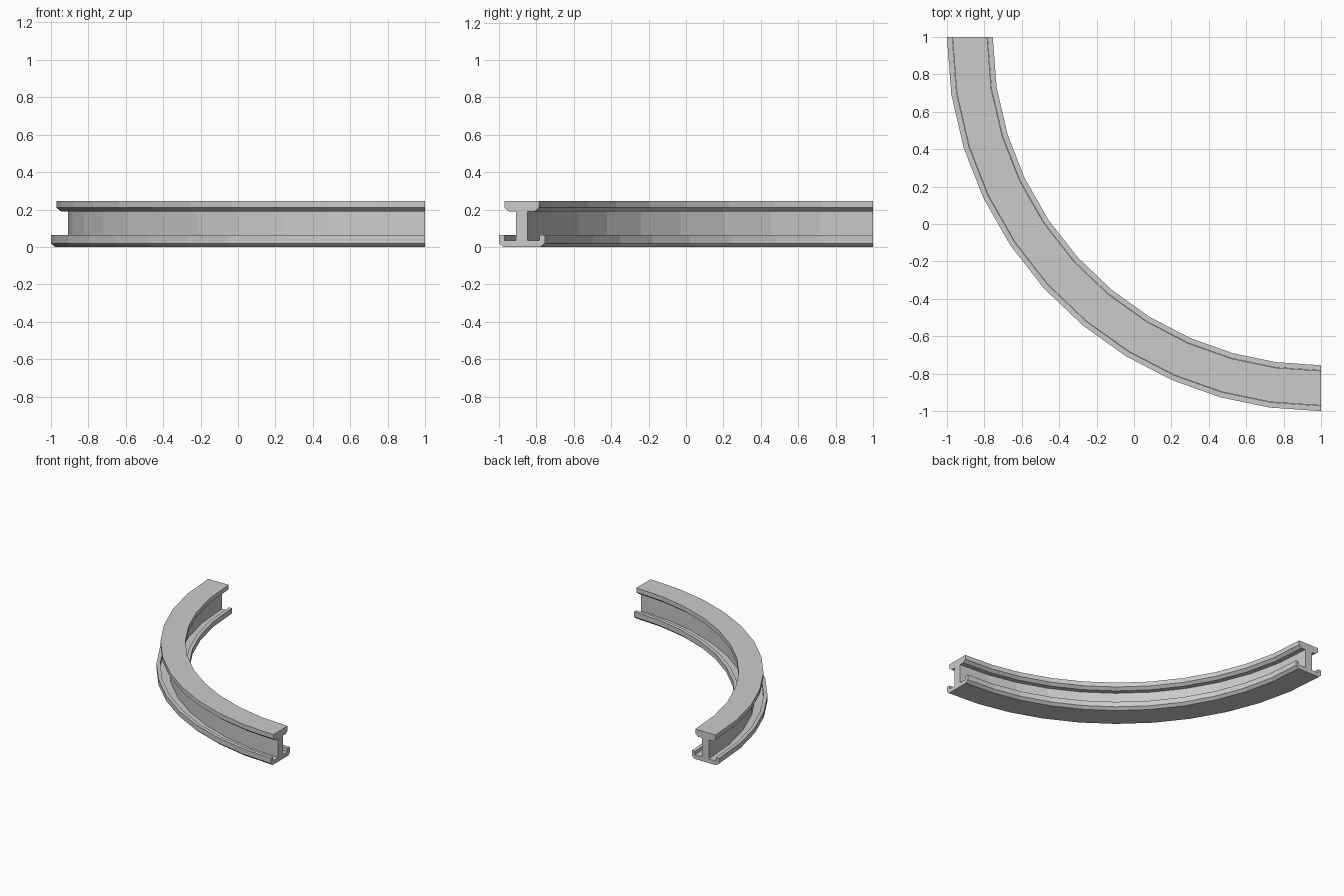
import bpy, bmesh
from math import sin, cos, radians

if "Cube" in bpy.data.objects:
    bpy.data.objects.remove(bpy.data.objects["Cube"])

# Sweep angles around the corner centre (1, 1)
ANGLES = [0, 8.9, 17.3, 25.5, 33.9, 42.2, 50.4, 58.5, 66.5, 74.4, 82.1, 90]


def sweep(name, profile):
    """Sweep a closed (radius, z) profile along the quarter turn, with end caps."""
    bm = bmesh.new()
    rings = [[bm.verts.new((1 - r * cos(radians(a)), 1 - r * sin(radians(a)), z))
              for r, z in profile] for a in ANGLES]
    n = len(profile)
    for a, b in zip(rings, rings[1:]):
        for i in range(n):
            j = (i + 1) % n
            bm.faces.new((a[i], a[j], b[j], b[i]))
    bm.faces.new(rings[0])
    bm.faces.new(rings[-1][::-1])
    bmesh.ops.recalc_face_normals(bm, faces=bm.faces)
    me = bpy.data.meshes.new(name)
    bm.to_mesh(me)
    bm.free()
    ob = bpy.data.objects.new(name, me)
    bpy.context.collection.objects.link(ob)


# Half profile (offset from rail centre line, z): base, lip, web, head
MID = 1.8775
half = [(0.100, 0.0), (0.1225, 0.02), (0.1225, 0.063), (0.094, 0.063), (0.094, 0.034),
        (0.031, 0.034), (0.031, 0.19), (0.068, 0.19), (0.0925, 0.21), (0.0925, 0.247)]
profile = [(MID + d, z) for d, z in half] + [(MID - d, z) for d, z in reversed(half)]
sweep("curved_rail", profile)
